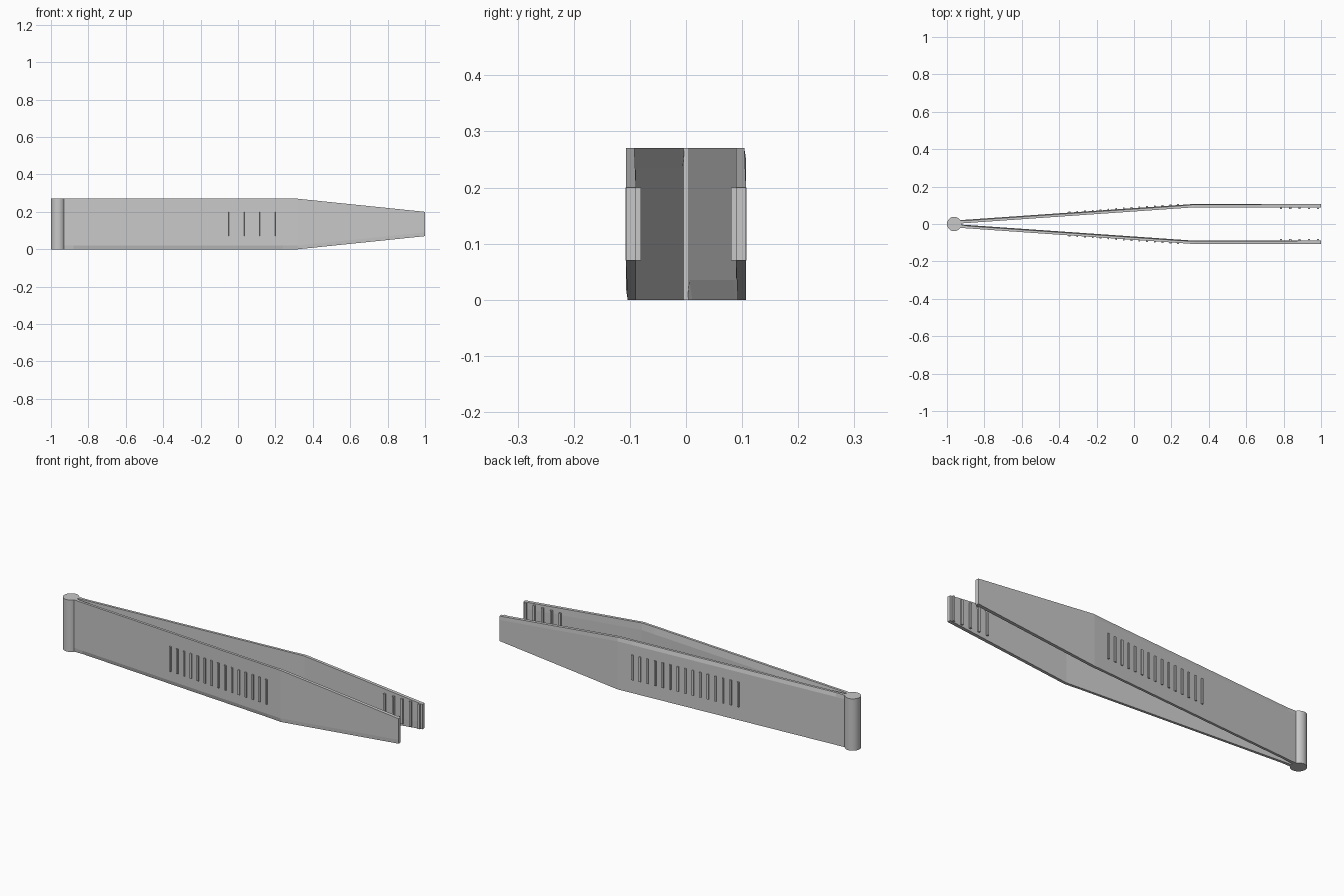
import bpy, bmesh, math
from mathutils import Matrix, Vector

cube = bpy.data.objects.get("Cube")
if cube:
    bpy.data.objects.remove(cube, do_unlink=True)

metal = bpy.data.materials.new("grey_metal")
metal.use_nodes = True
GREY = (0.58, 0.58, 0.58, 1)
metal.diffuse_color = GREY
metal.node_tree.nodes["Principled BSDF"].inputs["Base Color"].default_value = GREY

HEIGHT = 0.27
START, BEND, TIP = -0.94, 0.32, 1.0
ROOT_Y, GRIP_Y = 0.011, 0.098
THICK = 0.018
SLOPE = (GRIP_Y - ROOT_Y) / (BEND - START)


def arm_y(x):
    """Distance of the arm's middle plane from the centre line."""
    return ROOT_Y + SLOPE * (min(x, BEND) - START)


def add_object(name, bm):
    bmesh.ops.recalc_face_normals(bm, faces=bm.faces)
    mesh = bpy.data.meshes.new(name)
    bm.to_mesh(mesh)
    bm.free()
    mesh.materials.append(metal)
    obj = bpy.data.objects.new(name, mesh)
    bpy.context.collection.objects.link(obj)
    return obj


def add_bar(bm, x, y, angle, size):
    matrix = (Matrix.Translation((x, y, HEIGHT / 2)) @ Matrix.Rotation(angle, 4, 'Z')
              @ Matrix.Diagonal((*size, 1)))
    bmesh.ops.create_cube(bm, size=1, matrix=matrix)


# Arm blade: loft of cross-sections with bevelled inner top and outer bottom edges
def arm():
    bm = bmesh.new()
    rings = []
    for x, inset, bevel in ((START, 0, 0), (-0.88, 0, 0.005), (0.24, 0, 0.005),
                            (BEND, 0, 0.003), (TIP, 0.07, 0)):
        y, h = arm_y(x), THICK / 2
        low, high = inset, HEIGHT - inset
        section = ((y + h - bevel, low), (y + h, low + 0.02), (y + h, high),
                   (y - h + bevel, high), (y - h, high - 0.035), (y - h, low))
        # the rear blade is the front one turned half way round the long axis
        rings.append([bm.verts.new((x, -py, pz)) for py, pz in section])
    for a, b in zip(rings, rings[1:]):
        for i in range(len(a)):
            j = (i + 1) % len(a)
            bm.faces.new((a[i], a[j], b[j], b[i]))
    bm.faces.new(rings[0])
    bm.faces.new(rings[-1])
    return bm


# Finger grip ribs on the outside
def ribs():
    bm = bmesh.new()
    angle = -math.atan(SLOPE)
    for i in range(15):
        x = -0.345 + i * 0.0415
        add_bar(bm, x, -arm_y(x) - THICK / 2 - 0.001, angle, (0.01, 0.01, 0.13))
    return bm


# Gripping teeth on the inside of the tip
def teeth():
    bm = bmesh.new()
    for i in range(5):
        add_bar(bm, 0.786 + i * 0.0495, -GRIP_Y + THICK / 2 + 0.003, 0, (0.011, 0.012, 0.13))
    return bm


for side in ("front", "rear"):
    for part, build in (("arm", arm), ("grip_ribs", ribs), ("tip_teeth", teeth)):
        bm = build()
        if side == "rear":
            bmesh.ops.rotate(bm, verts=bm.verts, cent=(0, 0, HEIGHT / 2),
                             matrix=Matrix.Rotation(math.pi, 3, 'X'))
        add_object(f"{side}_{part}", bm)

# Hinge post joining both arms
bm = bmesh.new()
bmesh.ops.create_cone(bm, cap_ends=True, segments=32, radius1=0.0385, radius2=0.0385,
                      depth=HEIGHT, matrix=Matrix.Translation((-0.9615, 0, HEIGHT / 2)))
hinge = add_object("hinge_post", bm)
bpy.ops.object.select_all(action='DESELECT')
hinge.select_set(True)
bpy.context.view_layer.objects.active = hinge
bpy.ops.object.shade_smooth_by_angle(angle=math.radians(40))
